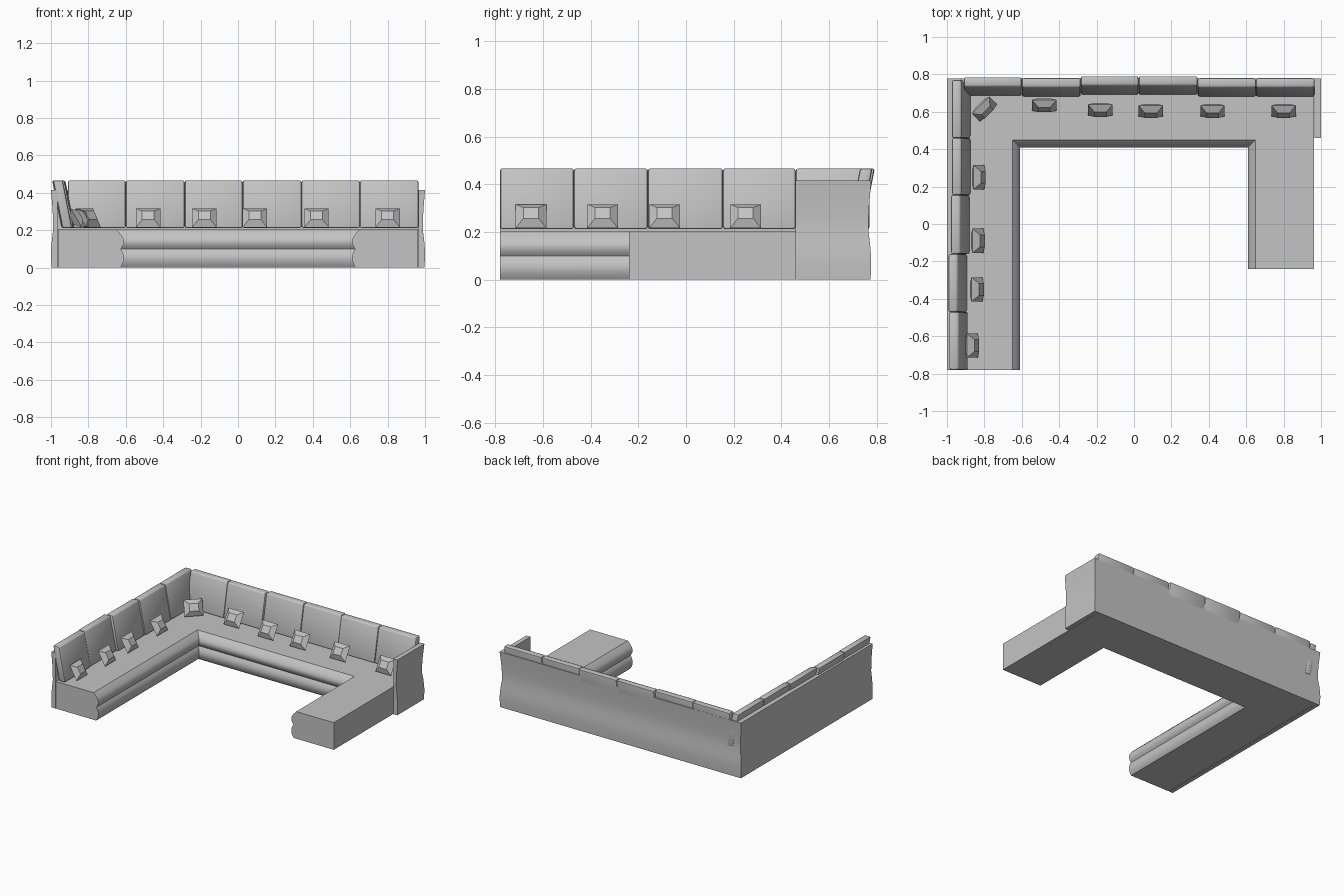
import bpy, bmesh, math
from mathutils import Vector

cube = bpy.data.objects.get("Cube")
if cube:
    bpy.data.objects.remove(cube, do_unlink=True)

fabric = bpy.data.materials.new("grey fabric")
fabric.use_nodes = True
fabric.diffuse_color = (0.55, 0.55, 0.55, 1)
fabric.node_tree.nodes["Principled BSDF"].inputs["Base Color"].default_value = (0.55, 0.55, 0.55, 1)


def finish(name, bm, smooth=None):
    bmesh.ops.recalc_face_normals(bm, faces=bm.faces)
    mesh = bpy.data.meshes.new(name)
    bm.to_mesh(mesh)
    bm.free()
    mesh.materials.append(fabric)
    obj = bpy.data.objects.new(name, mesh)
    bpy.context.collection.objects.link(obj)
    if smooth:
        bpy.ops.object.select_all(action="DESELECT")
        obj.select_set(True)
        bpy.context.view_layer.objects.active = obj
        bpy.ops.object.shade_smooth_by_angle(angle=math.radians(smooth))
    return obj


def sweep(name, path, profile):
    """Sweep an (outward, height) profile along a mitred floor path."""
    bm = bmesh.new()
    path = [Vector(p) for p in path]
    normals = []
    for a, b in zip(path, path[1:]):
        d = (b - a).normalized()
        normals.append(Vector((-d.y, d.x)))
    rings = []
    for i, p in enumerate(path):
        # the sum of two perpendicular normals is the mitre direction
        out = normals[0] if i == 0 else normals[-1] if i == len(path) - 1 else normals[i - 1] + normals[i]
        rings.append([bm.verts.new((p.x + out.x * d, p.y + out.y * d, z)) for d, z in profile])
    n = len(profile)
    for r, s in zip(rings, rings[1:]):
        for i in range(n):
            j = (i + 1) % n
            bm.faces.new((r[i], r[j], s[j], s[i]))
    bm.faces.new(rings[0])
    bm.faces.new(rings[-1])
    return finish(name, bm, 35)


# Seat base with two padded rolls along its inner edge
def roll(z0, z1, a0, a1, steps=10):
    return [(0.04 * (1 - math.cos(a0 + (a1 - a0) * i / steps)), z0 + (z1 - z0) * i / steps)
            for i in range(steps + 1)]


seat_profile = roll(0, 0.1, -1.0, 0.95) + roll(0.1, 0.203, -0.95, 1.57)[1:] + [(0.352, 0.203), (0.352, 0)]
sweep("seat_base", [(-0.61, -0.78), (-0.61, 0.41), (0.61, 0.41), (0.61, -0.24)], seat_profile)

# Outer shell, pinched at seat height and flared at the top
shell = [(0, 0), (0.032, 0), (0.035, 0.06), (0.034, 0.1), (0.03, 0.15), (0.023, 0.205),
         (0.024, 0.26), (0.027, 0.32), (0.035, 0.415), (0, 0.415)]
sweep("outer_shell", [(-0.965, -0.78), (-0.965, 0.742), (0.965, 0.742), (0.965, 0.46)], shell)


# Leaning back cushions
def cushion(name, start, end, front, side):
    bm = bmesh.new()
    bmesh.ops.create_cube(bm, size=1)
    for v in bm.verts:
        along = start if v.co.x < 0 else end
        high = v.co.z > 0
        depth = front + (0.05 if high else 0) + (0.052 if v.co.y > 0 else 0)
        z = 0.467 if high else 0.212
        v.co = (-depth, along, z) if side else (along, depth, z)
    bmesh.ops.bevel(bm, geom=bm.edges[:], offset=0.011, segments=2, profile=0.5, affect="EDGES")
    finish(name, bm, 40)


side_edges = [-0.78, -0.47, -0.16, 0.155, 0.46, 0.77]
side_fronts = [0.887, 0.892, 0.878, 0.873, 0.873]
for i, f in enumerate(side_fronts):
    cushion(f"right_back_cushion_{i + 1}", side_edges[i], side_edges[i + 1], f, True)

rear_edges = [-0.91, -0.6, -0.285, 0.025, 0.34, 0.652, 0.965]
rear_fronts = [0.684, 0.68, 0.69, 0.69, 0.68, 0.68]
for i, f in enumerate(rear_fronts):
    cushion(f"rear_back_cushion_{i + 1}", rear_edges[i], rear_edges[i + 1], f, False)


# Loose throw pillows: flat rim corners with a raised panel on each face
def pillow(name, x, y, turn, z=0.266):
    bm = bmesh.new()
    corners = [(-1, -1), (1, -1), (1, 1), (-1, 1)]

    def ring(w, h, depth):
        return [bm.verts.new((a * w, depth, b * h)) for a, b in corners]

    rim = ring(0.065, 0.058, 0)
    for depth in (-0.028, 0.028):
        panel = ring(0.032, 0.026, depth)
        bm.faces.new(panel)
        for i in range(4):
            j = (i + 1) % 4
            bm.faces.new((rim[i], rim[j], panel[j], panel[i]))
    obj = finish(name, bm)
    obj.location = (x, y, z)
    obj.rotation_euler = (math.radians(-30), 0, math.radians(turn))


spots = [(-0.48, 0.635, 0), (-0.18, 0.61, 0), (0.09, 0.605, 0), (0.42, 0.605, 0), (0.80, 0.605, 0),
         (-0.80, 0.615, 45), (-0.83, 0.25, 90), (-0.835, -0.09, 90), (-0.84, -0.35, 90), (-0.865, -0.65, 90)]
for i, (x, y, turn) in enumerate(spots):
    pillow(f"throw_pillow_{i + 1}", x, y, turn)
